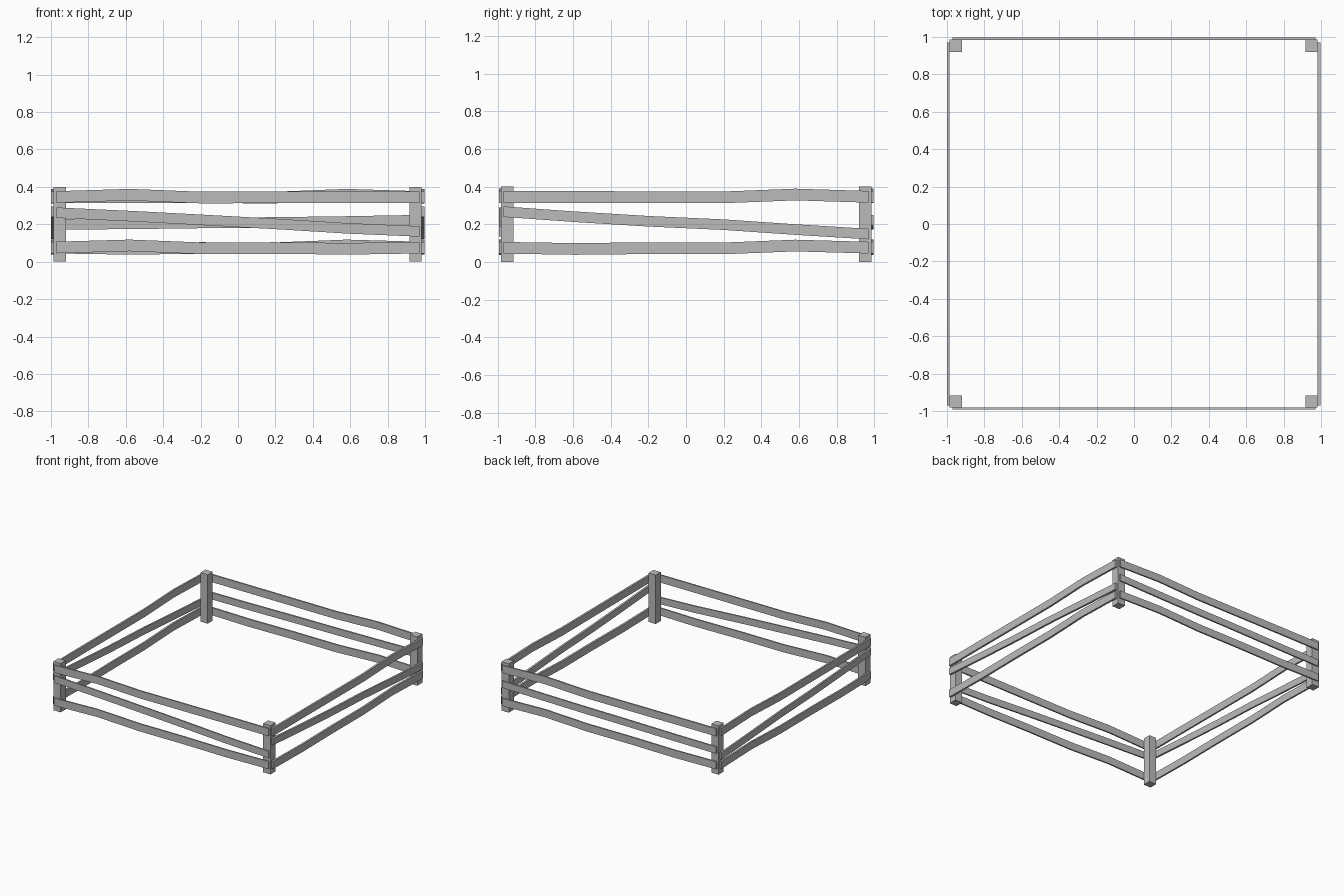
import bpy, bmesh
from math import radians
from mathutils import Matrix

cube = bpy.data.objects.get("Cube")
if cube:
    bpy.data.objects.remove(cube, do_unlink=True)

grey = bpy.data.materials.new("weathered_grey")
grey.use_nodes = True
colour = (0.5, 0.5, 0.5, 1)
grey.diffuse_color = colour
grey.node_tree.nodes["Principled BSDF"].inputs["Base Color"].default_value = colour


def add_object(name, bm):
    bmesh.ops.recalc_face_normals(bm, faces=bm.faces)
    mesh = bpy.data.meshes.new(name)
    bm.to_mesh(mesh)
    bm.free()
    mesh.materials.append(grey)
    obj = bpy.data.objects.new(name, mesh)
    bpy.context.collection.objects.link(obj)


def post(name, x, y):
    bm = bmesh.new()
    bmesh.ops.create_cube(bm, size=1, matrix=Matrix.Translation((x, y, 0.2))
                          @ Matrix.Diagonal((0.066, 0.066, 0.4, 1)))
    add_object(name, bm)


STATIONS = (-0.97, -0.59, -0.2, 0.2, 0.58, 0.97)


def rail(name, heights, half, inner, outer, turn, flip):
    """Bent plank: rectangular sections along x, then turned onto its side."""
    bm = bmesh.new()
    rings = []
    for u, z in zip(STATIONS, heights):
        x = -u if flip else u
        rings.append([bm.verts.new(p) for p in (
            (x, inner, z - half), (x, outer, z - half),
            (x, outer, z + half), (x, inner, z + half))])
    for a, b in zip(rings, rings[1:]):
        for i in range(4):
            j = (i + 1) % 4
            bm.faces.new((a[i], a[j], b[j], b[i]))
    bm.faces.new(rings[0])
    bm.faces.new(rings[-1])
    bm.transform(Matrix.Rotation(radians(turn), 4, "Z"))
    add_object(name, bm)


# Corner posts
for y_name, y in (("front", -0.949), ("back", 0.953)):
    for x_name, x in (("right", -0.953), ("left", 0.949)):
        post(f"{y_name}_{x_name}_post", x, y)

# Upper and lower planks share a slight bump; middle planks slope
UPPER = (0.345, 0.345, 0.344, 0.343, 0.358, 0.346)
LOWER = (0.075, 0.069, 0.073, 0.072, 0.087, 0.076)
STEEP = (0.267, 0.24, 0.216, 0.198, 0.172, 0.148)
FRONT = (0.162, 0.178, 0.202, 0.224, 0.244, 0.262)
BACK = (0.2, 0.202, 0.207, 0.21, 0.215, 0.222)

# Side name, middle plank, inner and outer distance, turn, flip
SIDES = (
    ("back", BACK, 0.984, 0.997, 0, False),
    ("front", FRONT, 0.98, 0.992, 180, False),
    ("left", STEEP, 0.982, 0.998, -90, True),
    ("right", STEEP, 0.986, 1.0, 90, False),
)
for side, middle, inner, outer, turn, flip in SIDES:
    rail(f"{side}_upper_rail", UPPER, 0.031, inner, outer, turn, flip)
    rail(f"{side}_middle_rail", middle, 0.028, inner, outer, turn, flip)
    rail(f"{side}_lower_rail", LOWER, 0.031, inner, outer, turn, flip)
